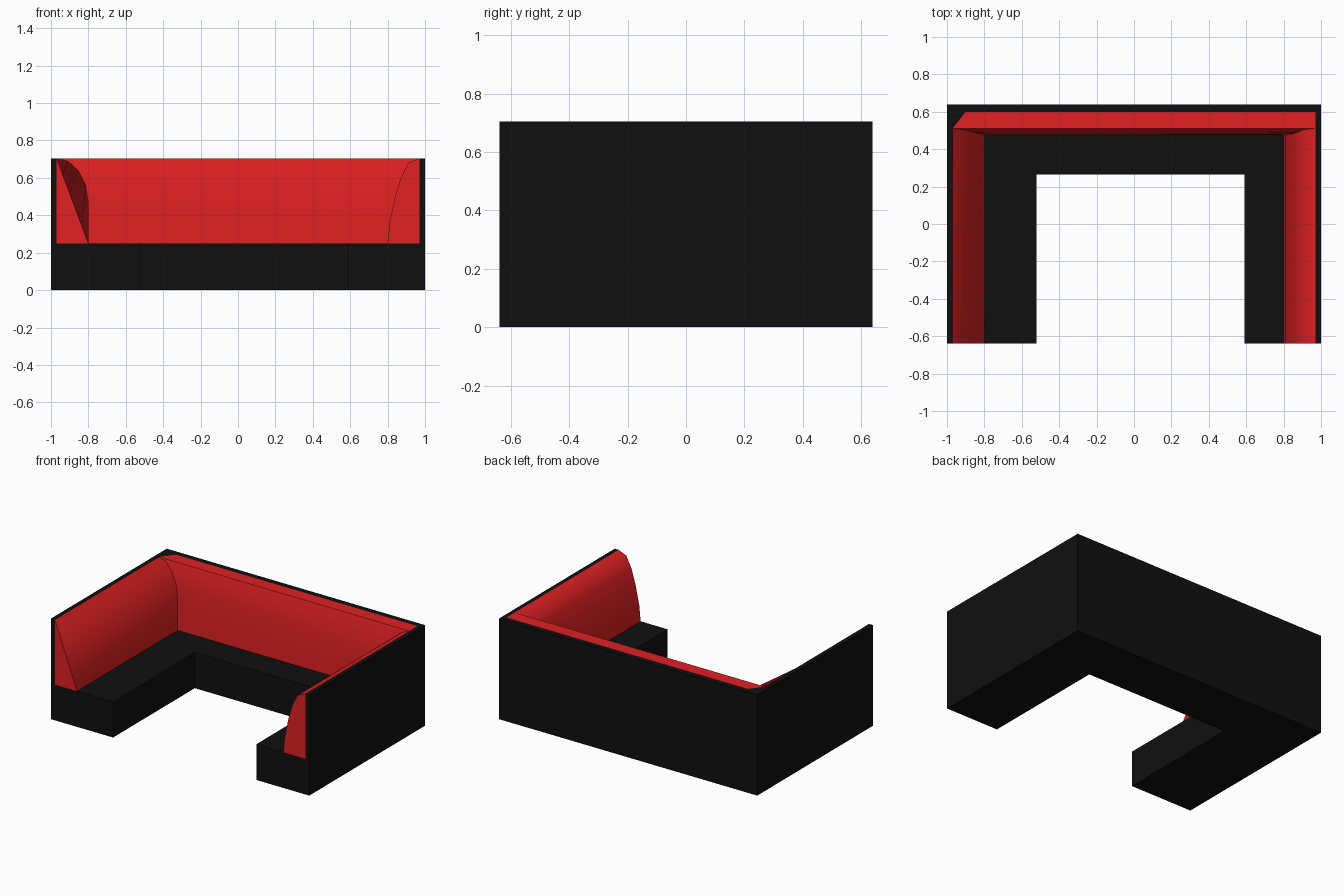
import bpy, bmesh, math

if "Cube" in bpy.data.objects:
    bpy.data.objects.remove(bpy.data.objects["Cube"])


def material(name, color):
    m = bpy.data.materials.new(name)
    m.diffuse_color = (*color, 1)
    m.use_nodes = True
    m.node_tree.nodes["Principled BSDF"].inputs["Base Color"].default_value = m.diffuse_color
    return m


BLACK = material("black_fabric", (0.005, 0.005, 0.005))
RED = material("red_fabric", (0.75, 0.015, 0.017))


def finish(bm, name, mat, angle=None):
    bmesh.ops.remove_doubles(bm, verts=bm.verts, dist=1e-5)
    bmesh.ops.recalc_face_normals(bm, faces=bm.faces)
    me = bpy.data.meshes.new(name)
    bm.to_mesh(me)
    bm.free()
    ob = bpy.data.objects.new(name, me)
    bpy.context.collection.objects.link(ob)
    me.materials.append(mat)
    if angle:
        bpy.context.view_layer.objects.active = ob
        ob.select_set(True)
        bpy.ops.object.shade_smooth_by_angle(angle=math.radians(angle))
        ob.select_set(False)
    return ob


def prism(name, outline, z0, z1, mat):
    bm = bmesh.new()
    face = bm.faces.new([bm.verts.new((x, y, z0)) for x, y in outline])
    top = bmesh.ops.extrude_face_region(bm, geom=[face])["geom"]
    for v in top:
        if isinstance(v, bmesh.types.BMVert):
            v.co.z = z1
    return finish(bm, name, mat)


F, B, H, S = -0.64, 0.64, 0.705, 0.25   # front, back, wall height, seat height

# U-shaped seat base
prism("seat_base", [(-1, F), (-0.52, F), (-0.52, 0.265), (0.59, 0.265),
                    (0.59, F), (1, F), (1, B), (-1, B)], 0, S, BLACK)

# Thin outer wall, with one chamfered inner corner
prism("outer_wall", [(-1, F), (-0.97, F), (-0.97, 0.51), (-0.9, 0.6), (0.97, 0.6),
                     (0.97, F), (1, F), (1, B), (-1, B)], S, H, BLACK)

# Cushion sections: (x, z) for each arm, y where they meet the back
left = [(-0.8, S), (-0.8, 0.47), (-0.815, 0.56), (-0.855, 0.64), (-0.91, 0.69), (-0.97, H)]
right = [(0.8, S), (0.81, 0.36), (0.84, 0.5), (0.87, 0.6), (0.91, 0.68), (0.97, H)]
corner_y = [0.475, 0.475, 0.48, 0.49, 0.505, 0.51]
left_front = [(-0.8 - 0.17 * t, F, S + (H - S) * t) for t in (0, 0.2, 0.4, 0.6, 0.8, 1)]
sections = [left_front,
            [(x, y, z) for (x, z), y in zip(left, corner_y)],
            [(x, y, z) for (x, z), y in zip(right, corner_y)],
            [(x, F, z) for x, z in right]]


# Arm and back cushions lofted between neighbouring sections
for i, name in enumerate(("left_cushion", "back_cushion", "right_cushion")):
    bm = bmesh.new()
    a, b = ([bm.verts.new(p) for p in s] for s in sections[i:i + 2])
    for j in range(5):
        bm.faces.new((a[j], a[j + 1], b[j + 1], b[j]))
    if i == 1:
        # Top ledge of the back
        bm.faces.new((a[-1], bm.verts.new((-0.9, 0.6, H)), bm.verts.new((0.97, 0.6, H)), b[-1]))
    else:
        # Front end of the arm
        end, x = (a, -0.97) if i == 0 else (b, 0.97)
        bm.faces.new(end + [bm.verts.new((x, F, S))])
    finish(bm, name, RED, 50)
